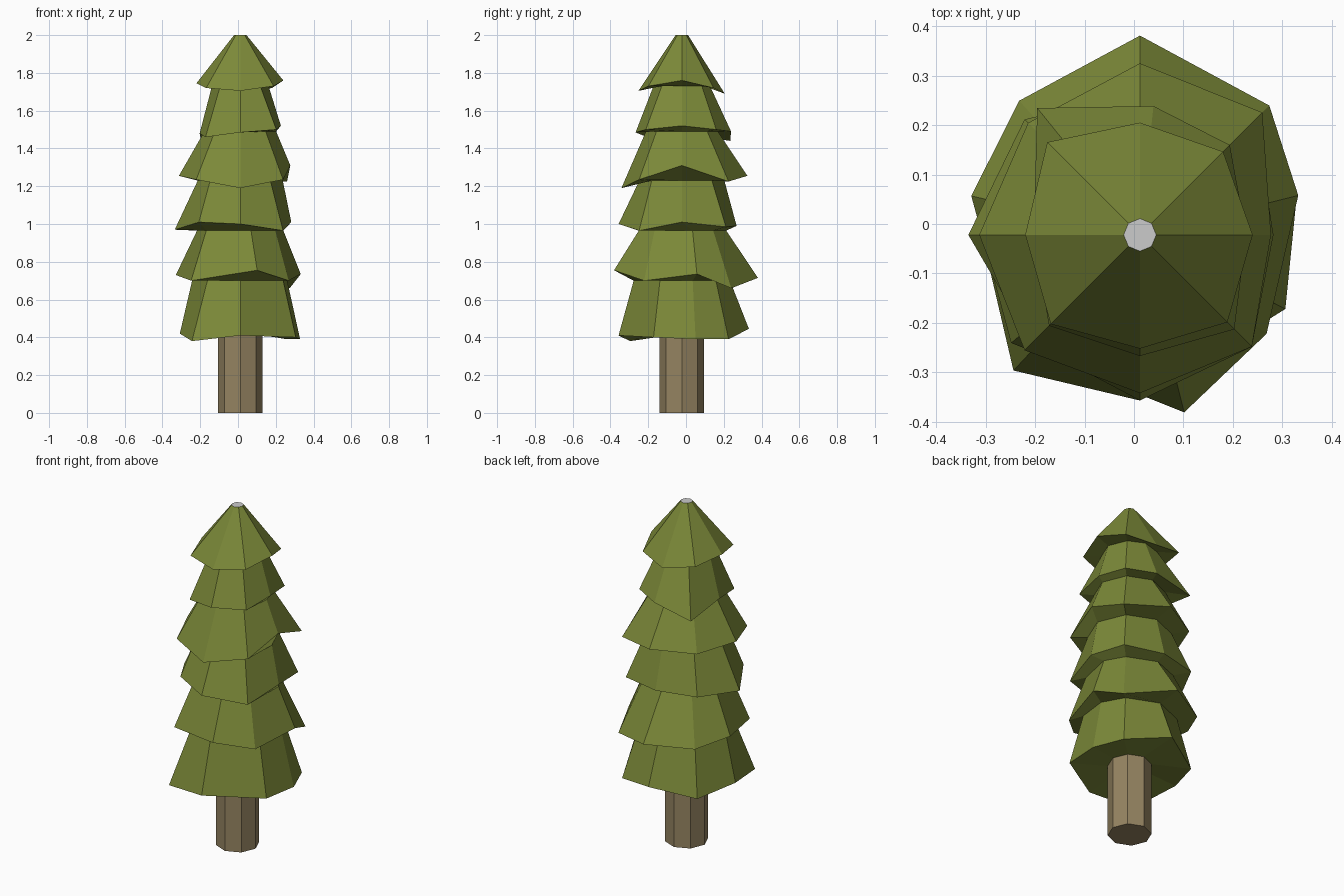
import bpy, bmesh
from math import sin, cos, radians

if "Cube" in bpy.data.objects:
    bpy.data.objects.remove(bpy.data.objects["Cube"])

CX, CY, N = 0.012, -0.022, 8


def material(name, color):
    m = bpy.data.materials.new(name)
    m.diffuse_color = color
    m.use_nodes = True
    m.node_tree.nodes["Principled BSDF"].inputs["Base Color"].default_value = m.diffuse_color
    return m


def make_object(name, bm, mats):
    bmesh.ops.recalc_face_normals(bm, faces=bm.faces)
    mesh = bpy.data.meshes.new(name)
    bm.to_mesh(mesh)
    bm.free()
    for m in mats:
        mesh.materials.append(m)
    ob = bpy.data.objects.new(name, mesh)
    bpy.context.collection.objects.link(ob)
    return ob


def ring(bm, radii, heights, shifts):
    verts = []
    for k in range(N):
        a = radians(45 * k + shifts.get(k, 0))
        verts.append(bm.verts.new((CX + radii[k] * cos(a), CY + radii[k] * sin(a), heights[k])))
    return verts


def bridge(bm, a, b):
    for k in range(N):
        j = (k + 1) % N
        bm.faces.new((a[k], a[j], b[j], b[k]))


green = material("needles", (0.20, 0.25, 0.04, 1))
brown = material("bark", (0.30, 0.23, 0.12, 1))
grey = material("plain", (0.6, 0.6, 0.6, 1))

# Each tier: neck height, neck radius, drooping lip radii, lip heights, turned corners
tiers = [
    (2.00, .033, (.228, .238, .227, .265, .232, .255, .23, .25),
     (1.76, 1.72, 1.69, 1.73, 1.745, 1.72, 1.705, 1.73), {}),
    (1.73, .15, (.215, .257, .262, .33, .215, .26, .245, .27),
     (1.52, 1.50, 1.49, 1.44, 1.48, 1.46, 1.485, 1.50), {2: -6, 3: -6}),
    (1.49, .19, (.265, .35, .347, .32, .325, .33, .32, .32),
     (1.31, 1.225, 1.255, 1.24, 1.255, 1.235, 1.19, 1.235), {}),
    (1.23, .225, (.27, .33, .29, .33, .347, .31, .335, .32),
     (1.01, .985, .99, .99, .97, 1.01, 1.0, .965), {}),
    (.965, .235, (.33, .37, .403, .365, .35, .34, .37, .325),
     (.735, .66, .715, .70, .73, .70, .755, .70), {0: 14, 3: -3, 4: -13, 5: -5, 6: 14, 7: 7}),
    (.70, .255, (.325, .35, .355, .33, .32, .375, .335, .33),
     (.39, .39, .445, .39, .42, .38, .41, .40), {0: 13, 5: 2, 7: 18}),
]

# Foliage: one folded skin from tip to trunk
bm = bmesh.new()
previous = None
for z, r, radii, heights, shifts in tiers:
    neck = ring(bm, [r] * N, [z] * N, shifts)
    lip = ring(bm, radii, heights, shifts)
    if previous:
        bridge(bm, previous, neck)
    else:
        bm.faces.new(neck).material_index = 1
    bridge(bm, neck, lip)
    previous = lip
bridge(bm, previous, ring(bm, [.117] * N, [.43] * N, {}))
make_object("foliage", bm, [green, grey])

# Trunk: eight-sided post
bm = bmesh.new()
low, high = (ring(bm, [.118] * N, [z] * N, {}) for z in (0, .45))
bridge(bm, low, high)
bm.faces.new(low)
bm.faces.new(high)
make_object("trunk", bm, [brown])
